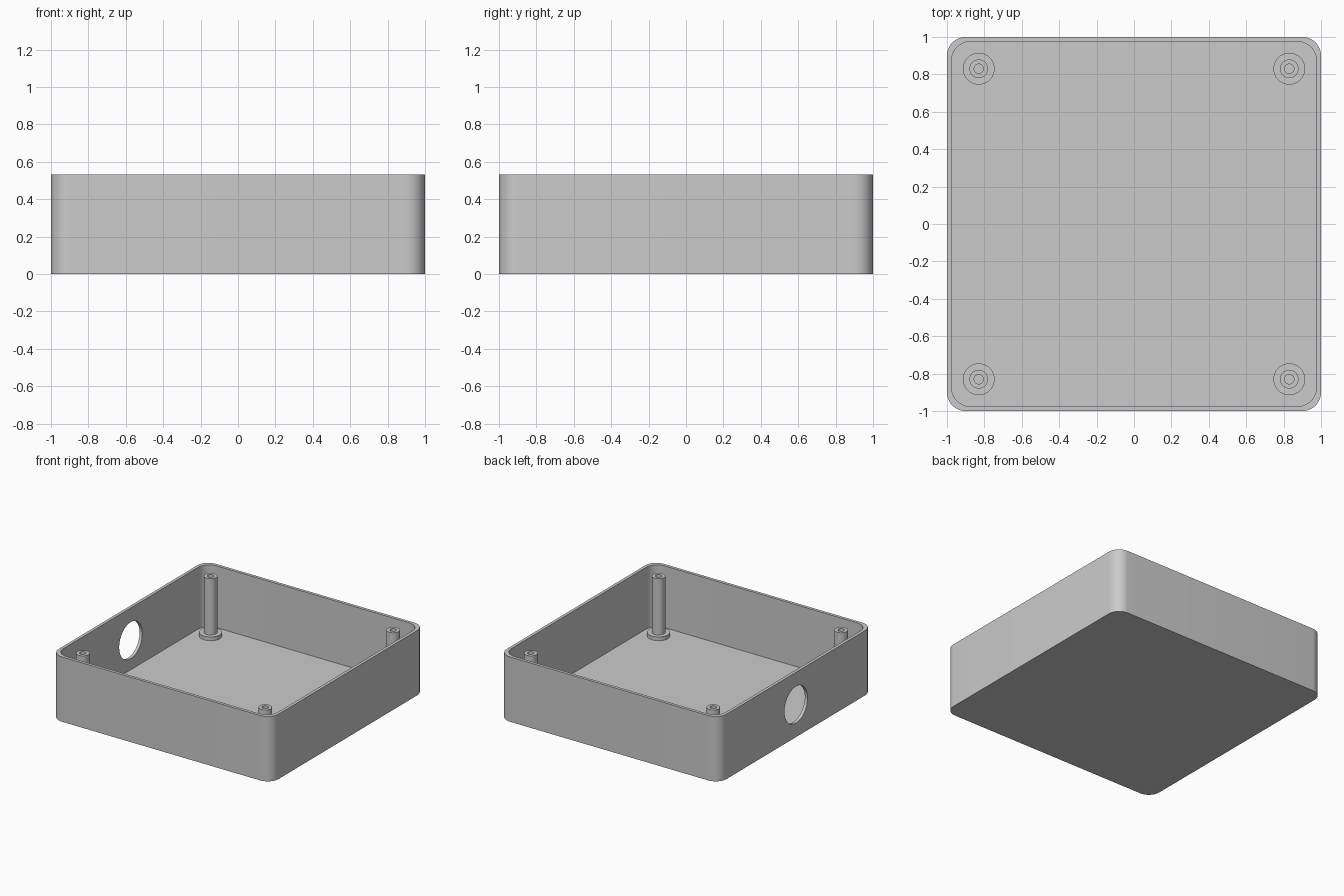
import bpy, bmesh, math

if "Cube" in bpy.data.objects:
    bpy.data.objects.remove(bpy.data.objects["Cube"])

HEIGHT, WALL, FLOOR, RADIUS = 0.533, 0.025, 0.025, 0.1
POST, POST_TOP, FLANGE_TOP = 0.83, 0.518, 0.056

grey = bpy.data.materials.new("plain grey")
grey.diffuse_color = (0.6, 0.6, 0.6, 1)
grey.use_nodes = True
grey.node_tree.nodes["Principled BSDF"].inputs["Base Color"].default_value = grey.diffuse_color


def make(name, bm):
    bmesh.ops.recalc_face_normals(bm, faces=bm.faces)
    mesh = bpy.data.meshes.new(name)
    bm.to_mesh(mesh)
    bm.free()
    mesh.materials.append(grey)
    obj = bpy.data.objects.new(name, mesh)
    bpy.context.collection.objects.link(obj)
    return obj


def activate(obj):
    bpy.ops.object.select_all(action='DESELECT')
    obj.select_set(True)
    bpy.context.view_layer.objects.active = obj


def smooth(obj):
    activate(obj)
    bpy.ops.object.shade_smooth_by_angle(angle=math.radians(30))


def rounded_ring(bm, half, radius, z, steps=12):
    ring = []
    for q, (sx, sy) in enumerate([(1, 1), (-1, 1), (-1, -1), (1, -1)]):
        for i in range(steps + 1):
            a = math.pi / 2 * (q + i / steps)
            ring.append(bm.verts.new((sx * (half - radius) + radius * math.cos(a),
                                      sy * (half - radius) + radius * math.sin(a), z)))
    return ring


def bridge(bm, a, b):
    for i in range(len(a)):
        j = (i + 1) % len(a)
        bm.faces.new((a[i], a[j], b[j], b[i]))


# Open-topped box: outer wall, rim, inner wall and floor
bm = bmesh.new()
inner = 1 - WALL
rings = [rounded_ring(bm, 1, RADIUS, 0), rounded_ring(bm, 1, RADIUS, HEIGHT),
         rounded_ring(bm, inner, RADIUS, HEIGHT), rounded_ring(bm, inner, RADIUS, FLOOR)]
for a, b in zip(rings, rings[1:]):
    bridge(bm, a, b)
bm.faces.new(rings[0])
bm.faces.new(rings[-1])
box = make("box", bm)

# Round cable opening through the left wall
bpy.ops.mesh.primitive_cylinder_add(vertices=64, radius=0.15, depth=0.3,
                                    location=(-1, 0, HEIGHT / 2),
                                    rotation=(0, math.pi / 2, 0))
cutter = bpy.context.object
cutter.name = "opening_cutter"
cutter.hide_render = True
cutter.data.materials.append(grey)
cut = box.modifiers.new("opening", 'BOOLEAN')
cut.operation, cut.solver, cut.object = 'DIFFERENCE', 'EXACT', cutter
activate(box)
bpy.ops.object.modifier_apply(modifier=cut.name)
bpy.data.objects.remove(cutter)
smooth(box)

# Hollow screw posts with a wide foot, one per corner
profile = [(0.085, FLOOR), (0.085, FLANGE_TOP), (0.05, FLANGE_TOP),
           (0.05, POST_TOP), (0.025, POST_TOP), (0.025, FLOOR)]
for sx, side in ((-1, "left"), (1, "right")):
    for sy, end in ((-1, "front"), (1, "back")):
        bm = bmesh.new()
        n = 40
        loops = [[bm.verts.new((r * math.cos(math.tau * i / n),
                                r * math.sin(math.tau * i / n), z)) for i in range(n)]
                 for r, z in profile]
        for a, b in zip(loops, loops[1:] + loops[:1]):
            bridge(bm, a, b)
        post = make(f"screw_post_{end}_{side}", bm)
        post.location = (sx * POST, sy * POST, 0)
        smooth(post)
